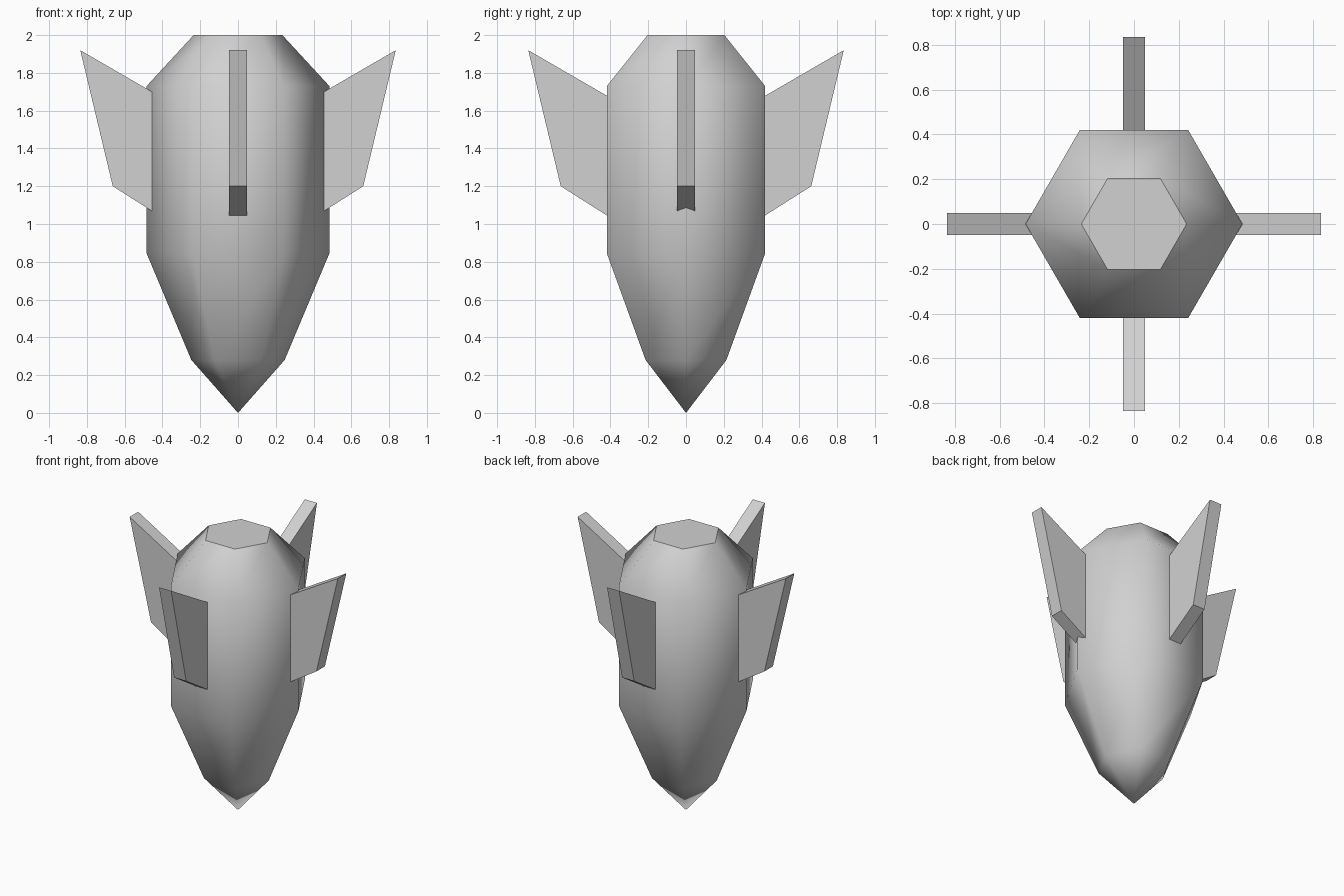
import bpy
import bmesh
from math import cos, sin, pi
from mathutils import Matrix

cube = bpy.data.objects.get("Cube")
if cube:
    bpy.data.objects.remove(cube)

SIDES = 6
FIN_THICKNESS = 0.097

grey = bpy.data.materials.new("light_grey")
grey.use_nodes = True
colour = (0.64, 0.64, 0.64, 1)
grey.diffuse_color = colour
grey.node_tree.nodes["Principled BSDF"].inputs["Base Color"].default_value = colour


def finish(name, bm):
    """Turn a bmesh into a named grey object."""
    bmesh.ops.recalc_face_normals(bm, faces=bm.faces)
    mesh = bpy.data.meshes.new(name)
    bm.to_mesh(mesh)
    bm.free()
    mesh.materials.append(grey)
    obj = bpy.data.objects.new(name, mesh)
    bpy.context.collection.objects.link(obj)
    return obj


# Body: six-sided rings (radius, height) rising from a pointed nose
profile = [(0.247, 0.28), (0.484, 0.845), (0.484, 1.73), (0.235, 2.0)]
bm = bmesh.new()
nose = bm.verts.new((0, 0, 0))
rings = []
for radius, z in profile:
    angles = [2 * pi * i / SIDES for i in range(SIDES)]
    rings.append([bm.verts.new((radius * cos(a), radius * sin(a), z)) for a in angles])
for i in range(SIDES):
    j = (i + 1) % SIDES
    bm.faces.new((nose, rings[0][j], rings[0][i]))
    for low, high in zip(rings, rings[1:]):
        bm.faces.new((low[i], low[j], high[j], high[i]))
for face in bm.faces:
    face.smooth = True

# Flat tail cap with a crisp rim
cap = bm.faces.new(rings[-1])
for edge in cap.edges:
    edge.smooth = False
finish("body", bm)

# Fins: one swept slab, repeated around the body
outline = [(0.3, 0.97), (0.663, 1.2), (0.835, 1.92), (0.3, 1.61)]
for k, name in enumerate(["left_fin", "back_fin", "right_fin", "front_fin"]):
    bm = bmesh.new()
    side = bm.faces.new([bm.verts.new((x, -FIN_THICKNESS / 2, z)) for x, z in outline])
    extruded = bmesh.ops.extrude_face_region(bm, geom=[side])["geom"]
    moved = [v for v in extruded if isinstance(v, bmesh.types.BMVert)]
    bmesh.ops.translate(bm, verts=moved, vec=(0, FIN_THICKNESS, 0))
    bm.transform(Matrix.Rotation(k * pi / 2, 4, "Z"))
    finish(name, bm)
